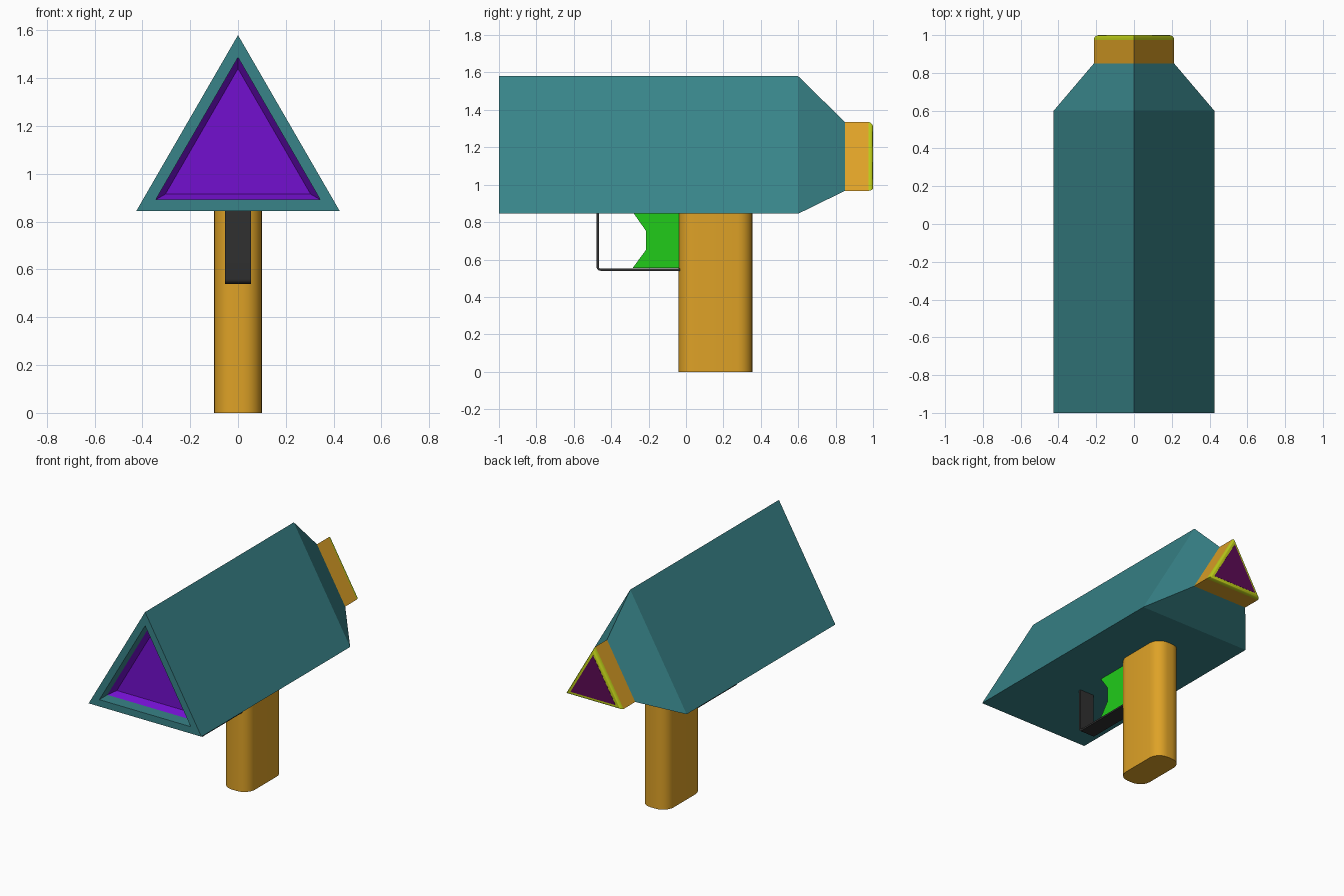
import bpy, bmesh, math

if "Cube" in bpy.data.objects:
    bpy.data.objects.remove(bpy.data.objects["Cube"])


def material(name, rgb):
    m = bpy.data.materials.new(name)
    m.diffuse_color = (*rgb, 1)
    m.use_nodes = True
    m.node_tree.nodes["Principled BSDF"].inputs["Base Color"].default_value = m.diffuse_color
    return m


teal = material("teal", (0.04, 0.23, 0.25))
orange = material("orange", (0.73, 0.36, 0.02))
lime = material("lime", (0.52, 0.62, 0.01))
violet = material("violet", (0.17, 0.005, 0.62))
plum = material("plum", (0.11, 0.003, 0.09))
green = material("green", (0.015, 0.6, 0.01))
black = material("black", (0.03, 0.03, 0.03))


def loft(name, rings, mat, smooth=False):
    """Closed solid through matching rings of points, capped at both ends."""
    bm = bmesh.new()
    loops = [[bm.verts.new(p) for p in ring] for ring in rings]
    n = len(loops[0])
    for a, b in zip(loops, loops[1:]):
        for i in range(n):
            j = (i + 1) % n
            bm.faces.new((a[i], a[j], b[j], b[i]))
    bm.faces.new(loops[0][::-1])
    bm.faces.new(loops[-1])
    bmesh.ops.recalc_face_normals(bm, faces=bm.faces)
    mesh = bpy.data.meshes.new(name)
    bm.to_mesh(mesh)
    bm.free()
    mesh.materials.append(mat)
    obj = bpy.data.objects.new(name, mesh)
    bpy.context.collection.objects.link(obj)
    if smooth:
        bpy.ops.object.select_all(action='DESELECT')
        obj.select_set(True)
        bpy.context.view_layer.objects.active = obj
        bpy.ops.object.shade_smooth_by_angle(angle=math.radians(35))
    return obj


def tri(scale, y):
    """Triangular section of the housing, scaled about its centre."""
    return [(x * scale, y, 1.09 + z * scale)
            for x, z in ((-0.425, -0.245), (0.425, -0.245), (0, 0.49))]


def side_prism(name, profile, half, mat, smooth=False):
    """Solid with a (y, z) profile, spanning x = -half to half."""
    return loft(name, [[(x, y, z) for y, z in profile] for x in (-half, half)],
                mat, smooth)


def arc(cx, cy, r, start, end, steps=6):
    return [(cx + r * math.cos(math.radians(start + (end - start) * i / steps)),
             cy + r * math.sin(math.radians(start + (end - start) * i / steps)))
            for i in range(steps + 1)]


# Housing: recessed front opening, straight body, tapered back
loft("housing", [tri(0.81, -0.86), tri(0.81, -1), tri(1, -1),
                 tri(1, 0.6), tri(0.5, 0.85)], teal)

# Front screen with a chamfered surround
loft("front_screen", [tri(0.812, -0.862), tri(0.812, -0.915),
                      tri(0.714, -0.87)], violet)

# Rear nozzle, its rounded rim and end face
loft("nozzle", [tri(0.5, 0.84), tri(0.5, 0.975)], orange)
rim = [tri(0.44 + 0.06 * c, 0.975 + s) for c, s in
       ((math.cos(t * math.pi / 10), 0.025 * math.sin(t * math.pi / 10))
        for t in range(6))]
loft("nozzle_rim", rim, lime, smooth=True)
loft("nozzle_face", [tri(0.4, 0.99), tri(0.4, 1.001)], plum)

# Handle with rounded vertical corners
r = 0.08
grip = (arc(0.1 - r, 0.355 - r, r, 0, 90) + arc(-0.1 + r, 0.355 - r, r, 90, 180)
        + arc(-0.1 + r, -0.04 + r, r, 180, 270) + arc(0.1 - r, -0.04 + r, r, 270, 360))
loft("handle", [[(x, y, z) for x, y in grip] for z in (0, 0.86)], orange, smooth=True)

# Trigger
side_prism("trigger", [(-0.282, 0.85), (-0.215, 0.755), (-0.215, 0.65),
                       (-0.285, 0.555), (-0.02, 0.555), (-0.02, 0.85)], 0.042, green)

# Trigger guard: bent strip with a rounded corner
guard = ([(-0.478, 0.85)] + arc(-0.458, 0.56, 0.02, 180, 270) + [(-0.02, 0.54)]
         + [(-0.02, 0.552)] + arc(-0.458, 0.56, 0.008, 270, 180) + [(-0.466, 0.85)])
side_prism("trigger_guard", guard, 0.055, black, smooth=True)
